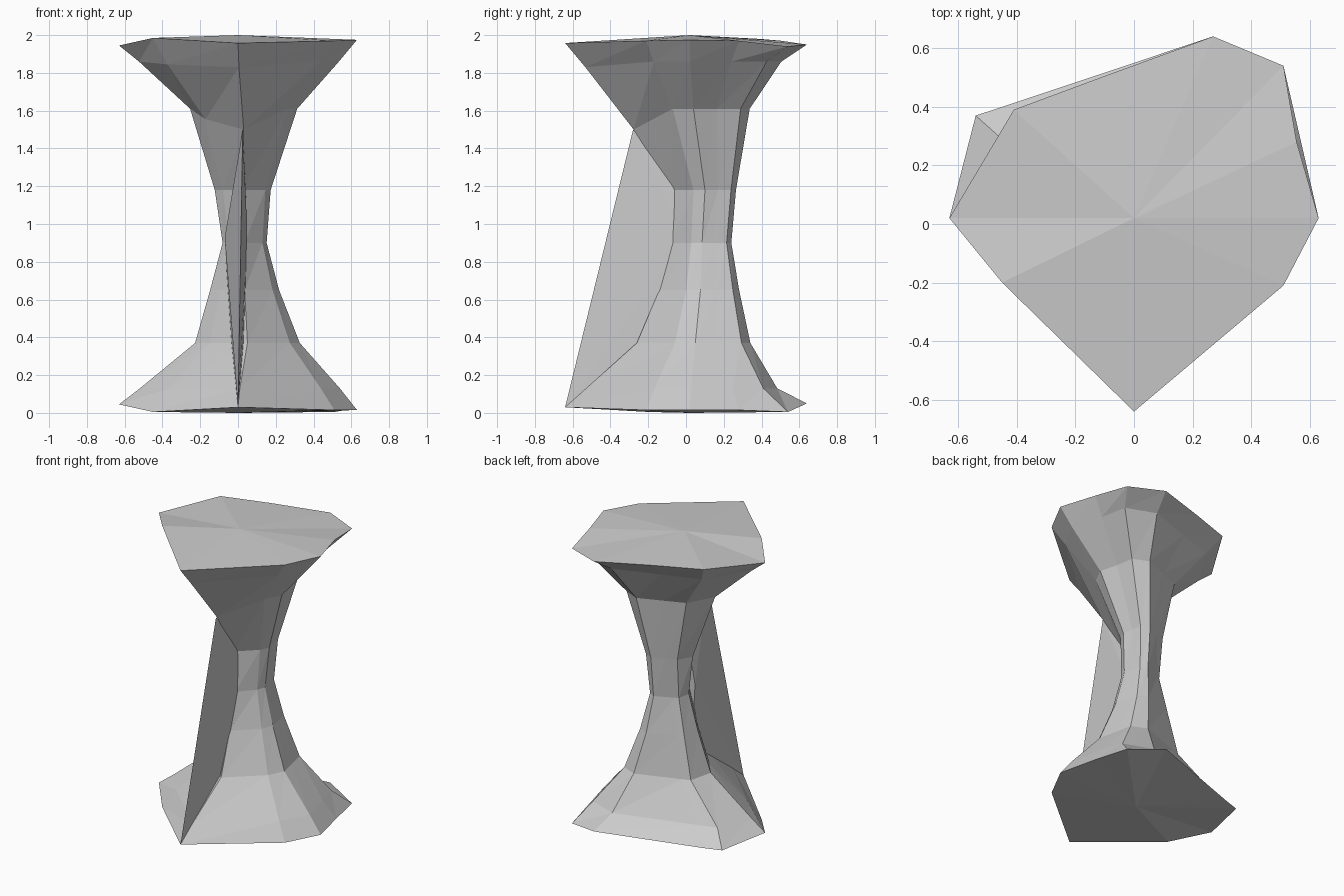
import bpy, bmesh

if "Cube" in bpy.data.objects:
    bpy.data.objects.remove(bpy.data.objects["Cube"])

# Irregular outlines of the foot and the top: x, y, distance from the flat end
FOOT = [(0, -.64, .03), (.51, -.21, .015), (.63, .02, .015), (.57, .28, .015),
        (.51, .54, .005), (.27, .64, .05), (-.41, .413, .03), (-.54, .37, .03),
        (-.63, .02, .045), (-.45, -.20, .005)]
TOP = [(0, -.64, .042), (.51, -.21, .03), (.63, .02, .025), (.555, .28, .03),
       (.51, .54, .06), (.27, .64, .05), (-.10, .505, .03), (-.41, .39, .02),
       (-.63, .02, .055), (-.45, -.20, .015)]
N = len(FOOT)

# Cross-sections: z, scale x, scale y, centre x, centre y, drop of front corner, back squeeze
SECTIONS = [(.13, .84, .84, .01, .01, 0, .88), (.37, .44, .47, .05, .04, 0, 1),
            (.65, .29, .33, .035, .07, 0, 1), (.90, .185, .25, .035, .08, 0, 1),
            (1.18, .235, .265, .025, .095, 0, 1), (1.61, .45, .48, .03, .03, .11, 1),
            (1.86, .84, .84, .005, .005, .03, .93)]


def finish(name, bm):
    bmesh.ops.recalc_face_normals(bm, faces=bm.faces)
    mesh = bpy.data.meshes.new(name)
    bm.to_mesh(mesh)
    bm.free()
    obj = bpy.data.objects.new(name, mesh)
    bpy.context.collection.objects.link(obj)
    return obj


# Flared hourglass body
bm = bmesh.new()
rings = [[bm.verts.new(p) for p in FOOT]]
for z, sx, sy, cx, cy, drop, squeeze in SECTIONS:
    ring = []
    for i, (x, y, d) in enumerate(FOOT if z < 1 else TOP):
        y = y * squeeze if y > .3 else y
        dz = drop * {0: 1, N - 1: .5}.get(i, 0)
        ring.append(bm.verts.new((x * sx + cx, y * sy + cy, z - dz)))
    rings.append(ring)
rings.append([bm.verts.new((x, y, 2 - d)) for x, y, d in TOP])
for low, high in zip(rings, rings[1:]):
    for i in range(N):
        j = (i + 1) % N
        bm.faces.new((low[i], low[j], high[j]))
        bm.faces.new((low[i], high[j], high[i]))

# Slightly crowned top and underside
for ring, z in ((rings[0], 0), (rings[-1], 2)):
    centre = bm.verts.new((0, .02, z))
    for i in range(N):
        bm.faces.new((ring[i], ring[(i + 1) % N], centre))
finish("hourglass_body", bm)

# Slanted web running from the front foot corner up to the flare
bm = bmesh.new()
for p in [(0, -.64, .03), (.025, -.28, 1.5), (-.03, 0, .2), (.04, 0, .2),
          (-.07, 0, .93), (.05, 0, .93), (-.02, 0, 1.2), (.04, 0, 1.2)]:
    bm.verts.new(p)
bmesh.ops.convex_hull(bm, input=bm.verts)
finish("front_web", bm)
